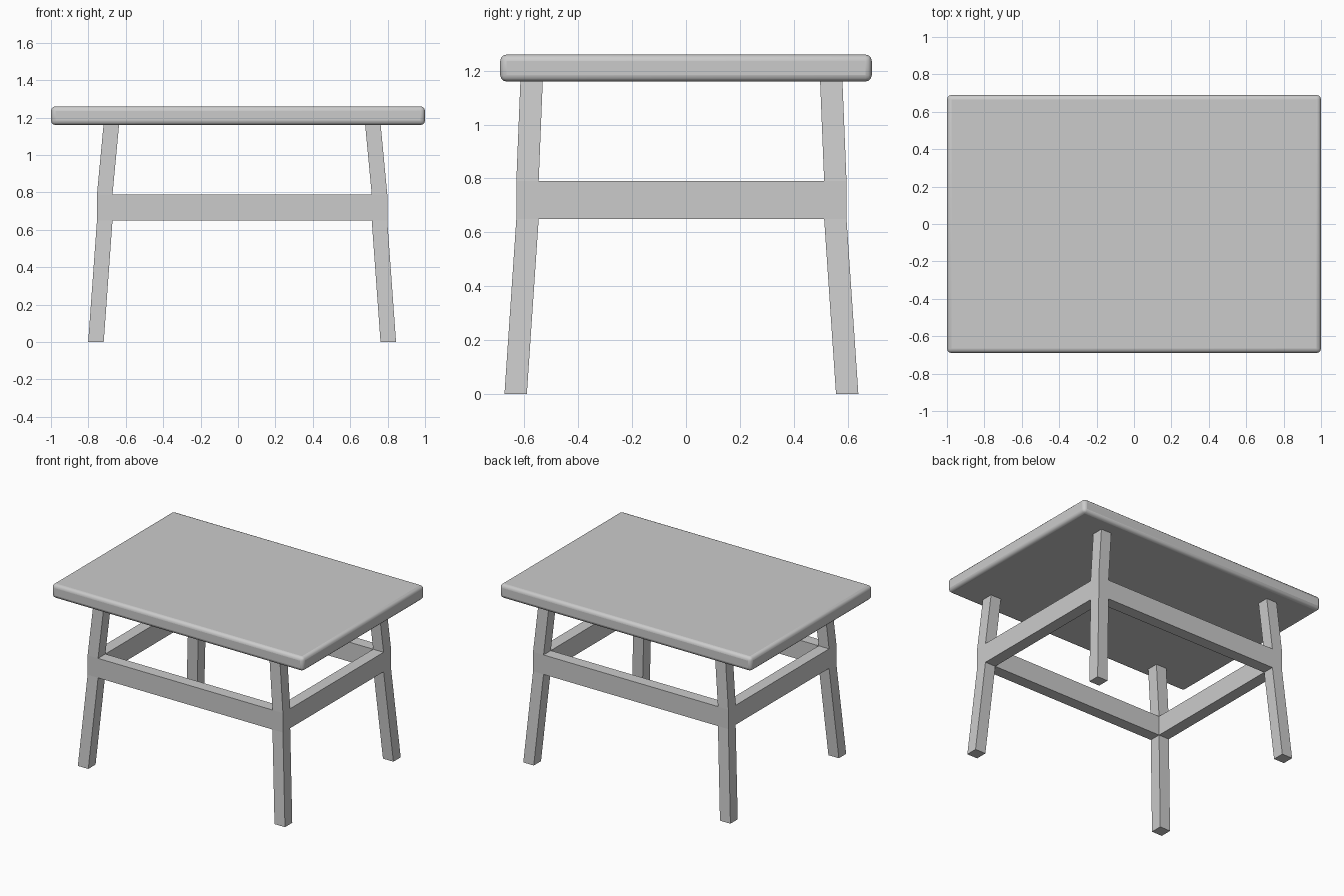
import bpy, bmesh

if "Cube" in bpy.data.objects:
    bpy.data.objects.remove(bpy.data.objects["Cube"])

# One plain grey for everything
grey = bpy.data.materials.new("plain_grey")
grey.diffuse_color = (0.6, 0.6, 0.6, 1)
grey.use_nodes = True
grey.node_tree.nodes["Principled BSDF"].inputs["Base Color"].default_value = grey.diffuse_color


def finish(name, bm):
    mesh = bpy.data.meshes.new(name)
    bmesh.ops.remove_doubles(bm, verts=bm.verts, dist=1e-5)
    bmesh.ops.recalc_face_normals(bm, faces=bm.faces)
    bm.to_mesh(mesh)
    bm.free()
    mesh.materials.append(grey)
    obj = bpy.data.objects.new(name, mesh)
    bpy.context.collection.objects.link(obj)
    return obj


# Table top: slab with softly rounded edges
bm = bmesh.new()
bmesh.ops.create_cube(bm, size=1)
for v in bm.verts:
    v.co = (v.co.x * 2, v.co.y * 1.38, 1.21 + v.co.z * 0.1)
top = finish("table_top", bm)
bev = top.modifiers.new("rounded_edges", 'BEVEL')
bev.width, bev.segments = 0.024, 3
bpy.context.view_layer.objects.active = top
top.select_set(True)
bpy.ops.object.shade_smooth_by_angle()

# Underframe: four splayed legs joined by flush rails, sitting slightly off centre
CX, CY, W = 0.022, -0.017, 0.083
LEVELS = [(0.0, 0.823, 0.657), (0.65, 0.776, 0.613),
          (0.79, 0.776, 0.613), (1.16, 0.741, 0.598)]   # z, outer half x, outer half y

bm = bmesh.new()


def quad(*pts):
    bm.faces.new([bm.verts.new(p) for p in pts])


def ring(level, sx, sy):
    """Leg section: outer corner, inner in x, inner in both, inner in y."""
    z, hx, hy = level
    return [(CX + sx * (hx - a), CY + sy * (hy - b), z)
            for a, b in ((0, 0), (W, 0), (W, W), (0, W))]


# Legs; the middle band keeps only its outer sides, where the rails join
for sx in (-1, 1):
    for sy in (-1, 1):
        r = [ring(lv, sx, sy) for lv in LEVELS]
        for i in range(3):
            for j in ((0, 3) if i == 1 else range(4)):
                k = (j + 1) % 4
                quad(r[i][j], r[i][k], r[i + 1][k], r[i + 1][j])
        quad(*r[0])
        quad(*r[3])


def rail(ends):
    """Four long faces between two matching open ends."""
    a, b = ends
    for j in range(4):
        k = (j + 1) % 4
        quad(a[j], a[k], b[k], b[j])


def section(sx, sy, p, q):
    lo, hi = ring(LEVELS[1], sx, sy), ring(LEVELS[2], sx, sy)
    return lo[p], lo[q], hi[q], hi[p]


for s in (-1, 1):
    rail([section(sx, s, 1, 2) for sx in (-1, 1)])   # front and back rails
    rail([section(s, sy, 3, 2) for sy in (-1, 1)])   # side rails

finish("leg_frame", bm)
